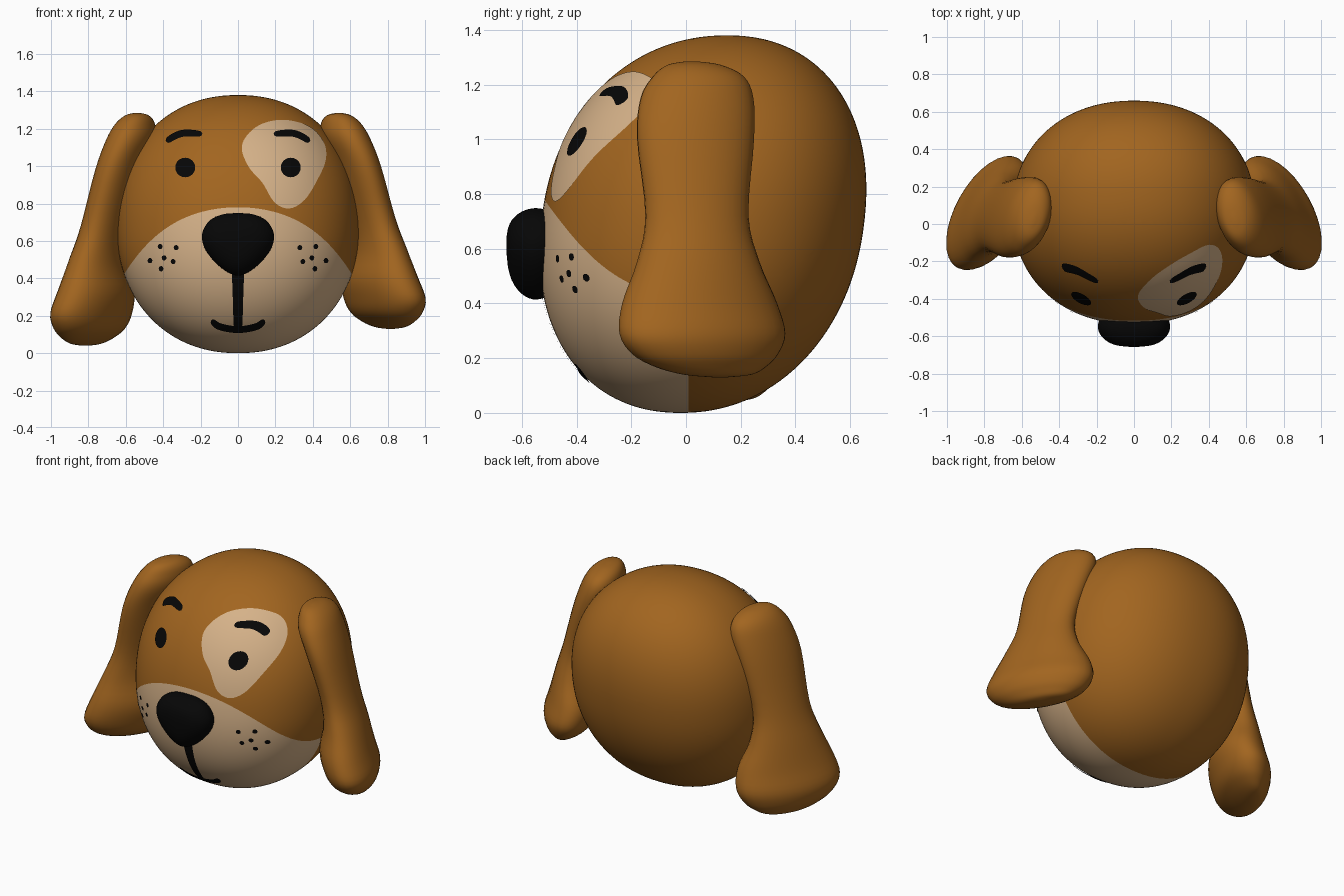
import bpy, bmesh
from math import sin, cos, pi, sqrt, radians
from mathutils import Vector

if "Cube" in bpy.data.objects:
    bpy.data.objects.remove(bpy.data.objects["Cube"])

# Head: radii, centre, backward lean of the crown, and fullness of the rounding
RX, RY, RZ = 0.65, 0.586, 0.69
CY, CZ, LEAN, FULL = 0.065, 0.69, 0.085, 2.15


def material(name, colour):
    m = bpy.data.materials.new(name)
    m.use_nodes = True
    m.diffuse_color = (*colour, 1)
    for node in m.node_tree.nodes:
        if node.type == 'BSDF_PRINCIPLED':
            node.inputs["Base Color"].default_value = (*colour, 1)
            node.inputs["Roughness"].default_value = 0.7
    return m


brown = material("brown fur", (0.36, 0.13, 0.014))
cream = material("cream fur", (0.67, 0.445, 0.25))
black = material("black", (0.002, 0.002, 0.002))


def finish(name, bm, *mats):
    mesh = bpy.data.meshes.new(name)
    for f in bm.faces:
        f.smooth = True
    bm.to_mesh(mesh)
    bm.free()
    for m in mats:
        mesh.materials.append(m)
    obj = bpy.data.objects.new(name, mesh)
    bpy.context.collection.objects.link(obj)


def smooth_path(points, steps, closed=False):
    """Catmull-Rom curve through points of any dimension."""
    n = len(points)
    pick = (lambda i: points[i % n]) if closed else (lambda i: points[max(0, min(n - 1, i))])
    out = []
    for i in range(n if closed else n - 1):
        quad = [pick(i + k) for k in (-1, 0, 1, 2)]
        for s in range(steps):
            t = s / steps
            out.append([0.5 * (2 * b + (c - a) * t + (2 * a - 5 * b + 4 * c - d) * t * t
                               + (3 * b - a - 3 * c + d) * t ** 3)
                        for a, b, c, d in zip(*quad)])
    if not closed:
        out.append(list(points[-1]))
    return out


def bridge(bm, rings, closed=True):
    n = len(rings[0])
    for r, s in zip(rings, rings[1:]):
        for i in range(n if closed else n - 1):
            j = (i + 1) % n
            bm.faces.new((r[i], r[j], s[j], s[i]))


def head_y(v, w):
    """Depth of the head; the brow side of the face is a little fuller."""
    return CY + LEAN * v + RY * w + min(0, w) * 0.015 * (0.6 + v)


def front_y(x, z):
    u, v = x / RX, (z - CZ) / RZ
    return head_y(v, -max(0, 1 - abs(u) ** FULL - abs(v) ** FULL) ** (1 / FULL))


def on_head(x, z, lift):
    """Point on the front of the head, raised along the surface normal."""
    y, d = front_y(x, z), 0.001
    slope_x = (front_y(x + d, z) - front_y(x - d, z)) / (2 * d)
    slope_z = (front_y(x, z + d) - front_y(x, z - d)) / (2 * d)
    return Vector((x, y, z)) + Vector((slope_x, -1, slope_z)).normalized() * lift


def face_front(bm):
    bm.normal_update()
    bmesh.ops.reverse_faces(bm, faces=[f for f in bm.faces if f.normal.y > 0])


def add_spot(bm, outline, rings, lift):
    n = len(outline)
    cx, cz = sum(p[0] for p in outline) / n, sum(p[1] for p in outline) / n
    loops = [[bm.verts.new(on_head(cx + (x - cx) * k / rings, cz + (z - cz) * k / rings, lift))
              for x, z in outline] for k in range(1, rings + 1)]
    bridge(bm, loops)
    hub = bm.verts.new(on_head(cx, cz, lift))
    for i in range(n):
        bm.faces.new((hub, loops[0][i], loops[0][(i + 1) % n]))


def add_stroke(bm, points, lift=0.006):
    """Painted line through (x, z, half width) points, with rounded ends."""
    path = smooth_path(points, 6)
    last = len(path) - 1
    rows = []
    for i, (x, z, h) in enumerate(path):
        a, b = path[max(0, i - 1)], path[min(last, i + 1)]
        side = Vector((a[1] - b[1], b[0] - a[0])).normalized()
        h *= max(0.35, sqrt(1 - abs(2 * i / last - 1) ** 8))
        rows.append([bm.verts.new(on_head(x + side.x * h * k, z + side.y * h * k, lift))
                     for k in (-1, 0, 1)])
    bridge(bm, rows, closed=False)


def oval(cx, cz, rx, rz, n):
    return [(cx + rx * cos(2 * pi * i / n), cz + rz * sin(2 * pi * i / n)) for i in range(n)]


def cut(bm, rule):
    """Cut new edges into the mesh where the rule crosses zero."""
    fresh = set()
    for e in list(bm.edges):
        a, b = e.verts
        fa, fb = rule(a.co), rule(b.co)
        if fa * fb < 0:
            fresh.add(bmesh.utils.edge_split(e, a, fa / (fa - fb))[1])
    for f in list(bm.faces):
        ends = [v for v in f.verts if v in fresh]
        if len(ends) == 2:
            bmesh.utils.face_split(f, ends[0], ends[1])


# Head, with the cream muzzle cut into its lower front
def behind(p):
    return p.y - 0.01


def above(p):
    return p.z - (0.78 - 0.62 * p.x ** 2 - 0.93 * p.x ** 4)


bm = bmesh.new()
bmesh.ops.create_uvsphere(bm, u_segments=128, v_segments=80, radius=1)
for v in bm.verts:
    x, y, z = v.co / sum(abs(c) ** FULL for c in v.co) ** (1 / FULL)
    v.co = (RX * x, head_y(z, y), CZ + RZ * z)
cut(bm, behind)
cut(bm, above)
for f in bm.faces:
    c = f.calc_center_median()
    f.material_index = int(behind(c) < 0 and above(c) < 0)
finish("head", bm, brown, cream)

# Cream patch around the left eye
patch = [(0.02, 1.09), (0.05, 1.165), (0.13, 1.225), (0.25, 1.245), (0.38, 1.21),
         (0.455, 1.13), (0.468, 1.035), (0.425, 0.93), (0.356, 0.82), (0.275, 0.773),
         (0.195, 0.805), (0.13, 0.91), (0.06, 0.99)]
bm = bmesh.new()
add_spot(bm, smooth_path(patch, 5, closed=True), 10, 0.003)
face_front(bm)
finish("eye_patch", bm, cream)

# Eyes, brows and whisker dots on both sides
dots = [(0.414, 0.57), (0.329, 0.564), (0.468, 0.495), (0.393, 0.51), (0.345, 0.49), (0.409, 0.452)]
for side, label in ((1, "left"), (-1, "right")):
    bm = bmesh.new()
    add_spot(bm, oval(side * 0.28, 0.99, 0.053, 0.052, 24), 3, 0.006)
    face_front(bm)
    finish(label + "_eye", bm, black)

    bm = bmesh.new()
    add_stroke(bm, [(side * x, z, h) for x, z, h in
                    ((0.19, 1.168, 0.017), (0.28, 1.173, 0.018), (0.335, 1.157, 0.018), (0.38, 1.128, 0.016))])
    face_front(bm)
    finish(label + "_brow", bm, black)

    bm = bmesh.new()
    for x, z in dots:
        add_spot(bm, oval(side * x, z, 0.013, 0.014, 10), 1, 0.004)
    face_front(bm)
    finish(label + "_whisker_dots", bm, black)

# Mouth: stem below the nose and a small smile
bm = bmesh.new()
add_stroke(bm, [(0, 0.46, 0.034), (0, 0.36, 0.03), (0, 0.24, 0.026), (0, 0.12, 0.024)], 0.005)
add_stroke(bm, [(-0.14, 0.18, 0.016), (-0.1, 0.147, 0.018), (0, 0.13, 0.018),
                (0.1, 0.147, 0.018), (0.14, 0.18, 0.016)])
face_front(bm)
finish("mouth", bm, black)

# Nose: rounded triangle, domed toward the front
half = [(0.08, 0.742), (0.15, 0.71), (0.19, 0.645), (0.184, 0.575), (0.14, 0.505), (0.07, 0.442)]
outline = [(0, 0.748)] + half + [(0, 0.415)] + [(-x, z) for x, z in reversed(half)]
dome = [(-0.5, 0.94), (-0.53, 0.99), (-0.56, 1), (-0.59, 0.94), (-0.615, 0.83),
        (-0.637, 0.66), (-0.651, 0.42), (-0.657, 0.1)]
bm = bmesh.new()
mid = 0.62
rings = [[bm.verts.new((x * s, y, mid + (z - mid) * s)) for x, z in smooth_path(outline, 4, closed=True)]
         for y, s in smooth_path(dome, 2)]
bridge(bm, rings)
bm.faces.new(rings[0])
bm.faces.new(rings[-1])
bmesh.ops.recalc_face_normals(bm, faces=bm.faces)
finish("nose", bm, black)

# Ears: lofted paddles that twist outward toward the tip
# height, centre x, centre y, half width, half thickness, twist in degrees
EAR = [(1.285, 0.54, 0.02, 0.02, 0.01, 14), (1.272, 0.54, 0.03, 0.1, 0.06, 14),
       (1.23, 0.55, 0.045, 0.17, 0.1, 15), (1.15, 0.575, 0.04, 0.212, 0.122, 16),
       (1.0, 0.637, 0.035, 0.22, 0.117, 16), (0.72, 0.72, 0.04, 0.195, 0.112, 18),
       (0.55, 0.755, 0.045, 0.238, 0.13, 23), (0.4, 0.76, 0.05, 0.31, 0.163, 28),
       (0.29, 0.785, 0.06, 0.335, 0.168, 29), (0.215, 0.795, 0.07, 0.295, 0.145, 29),
       (0.168, 0.805, 0.09, 0.225, 0.1, 29), (0.14, 0.813, 0.115, 0.14, 0.055, 29),
       (0.13, 0.815, 0.125, 0.03, 0.015, 29)]
TOP = EAR[0][0]


def ear(name, side, stretch):
    bm = bmesh.new()
    rings = []
    for z, cx, cy, wide, thin, twist in smooth_path(EAR, 4):
        a = radians(twist)
        ring = []
        for i in range(32):
            p, q = wide * cos(i * pi / 16), thin * sin(i * pi / 16)
            ring.append(bm.verts.new((side * (cx + p * sin(a) + q * cos(a)),
                                      cy - p * cos(a) + q * sin(a),
                                      TOP - (TOP - z) * stretch)))
        rings.append(ring)
    bridge(bm, rings)
    bm.faces.new(rings[0])
    bm.faces.new(rings[-1])
    bmesh.ops.recalc_face_normals(bm, faces=bm.faces)
    finish(name, bm, brown)


ear("left_ear", 1, 1)
ear("right_ear", -1, 1.078)
